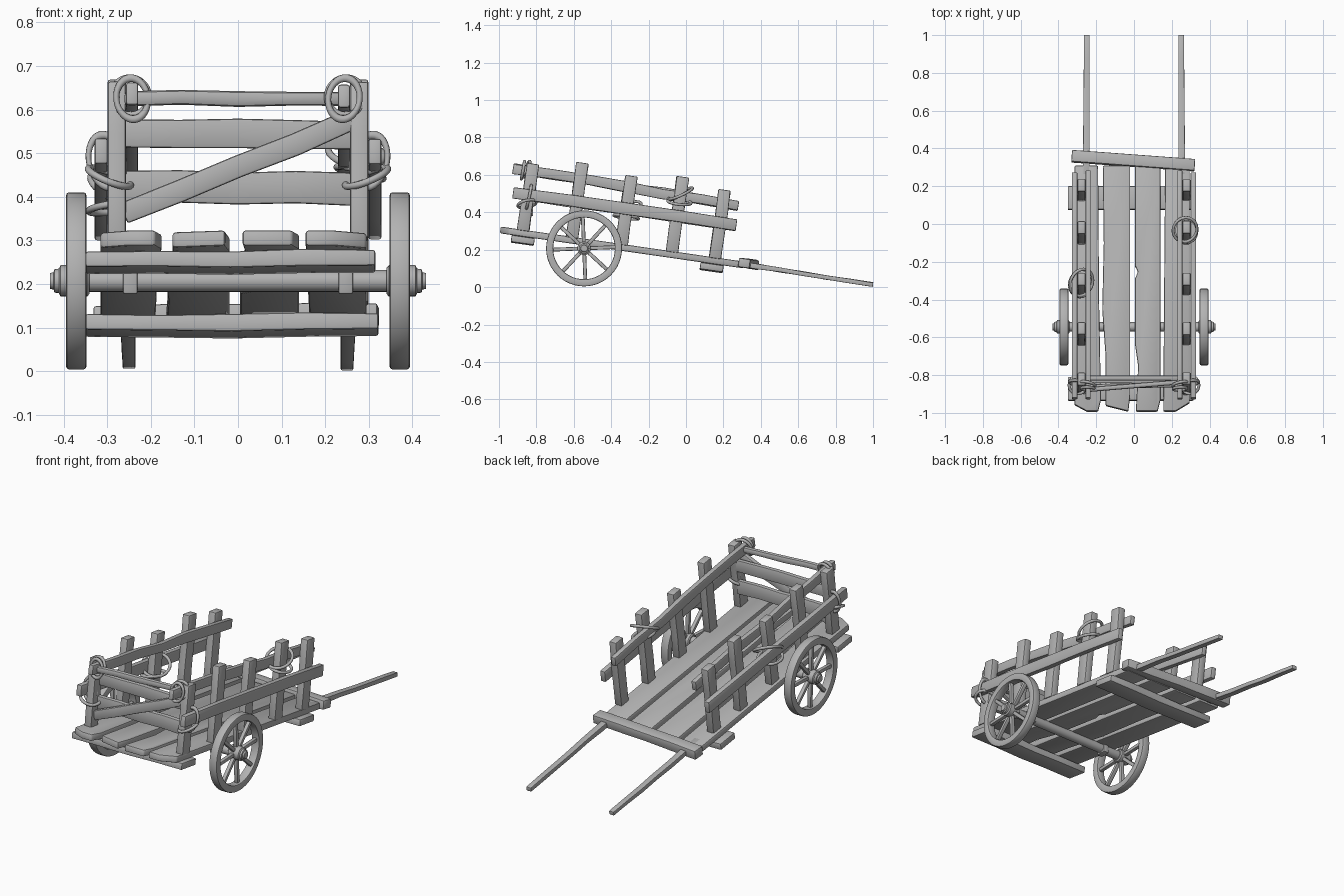
import bpy, bmesh, math, random
from mathutils import Vector, Matrix

random.seed(4)
if "Cube" in bpy.data.objects:
    bpy.data.objects.remove(bpy.data.objects["Cube"])

wood = bpy.data.materials.new("weathered grey")
wood.use_nodes = True
GREY = (0.45, 0.45, 0.45, 1)
wood.diffuse_color = GREY
wood.node_tree.nodes["Principled BSDF"].inputs["Base Color"].default_value = GREY

SLOPE = 0.144
UP = Vector((0, SLOPE, 1)).normalized()      # normal of the tilted bed


def bed(x, y, h=0.0):
    """Point on the top of the tilted bed, raised by h along its normal."""
    return Vector((x, y, 0.325 - SLOPE * (y + 1))) + UP * h


def finish(name, bm, bevel=0.0):
    """Round the hard edges, then make a smooth-by-angle object."""
    bmesh.ops.recalc_face_normals(bm, faces=bm.faces)
    if bevel:
        hard = [e for e in bm.edges if e.calc_face_angle(0) > 0.6]
        bmesh.ops.bevel(bm, geom=hard, offset=bevel, segments=2, profile=0.5,
                        affect='EDGES', clamp_overlap=True)
    mesh = bpy.data.meshes.new(name)
    bm.to_mesh(mesh)
    bm.free()
    mesh.materials.append(wood)
    obj = bpy.data.objects.new(name, mesh)
    bpy.context.collection.objects.link(obj)
    bpy.ops.object.select_all(action='DESELECT')
    obj.select_set(True)
    bpy.context.view_layer.objects.active = obj
    bpy.ops.object.shade_smooth_by_angle(angle=math.radians(40))
    return obj


def beam(name, a, b, w, h, ref=(1, 0, 0), wobble=0.003, cuts=4, bevel=0.006, taper=1.0):
    """Hand-hewn timber from a to b; w is its size along ref, h across it."""
    a, b = Vector(a), Vector(b)
    along = (b - a).normalized()
    side = Vector(ref)
    side = (side - along * side.dot(along)).normalized()
    third = along.cross(side)
    bm = bmesh.new()
    rings = []
    for i in range(cuts + 1):
        t = i / cuts
        k = 1 + (taper - 1) * t
        c = a.lerp(b, t) + third * random.uniform(-wobble, wobble)
        hh = h * k / 2 + random.uniform(-wobble, wobble) / 2
        rings.append([bm.verts.new(c + side * (w * k / 2 * sx) + third * (hh * sz))
                      for sx, sz in ((-1, -1), (1, -1), (1, 1), (-1, 1))])
    for r, s in zip(rings, rings[1:]):
        for j in range(4):
            bm.faces.new((r[j], r[j - 1], s[j - 1], s[j]))
    bm.faces.new(rings[0])
    bm.faces.new(rings[-1])
    return finish(name, bm, bevel)


def lathe(name, profile, centre, closed=False, steps=40, bevel=0.0):
    """Turn (x, radius) points about the x axis through centre."""
    bm = bmesh.new()
    rings = []
    for i in range(steps):
        t = math.tau * i / steps
        rings.append([bm.verts.new(Vector(centre) + Vector((x, r * math.cos(t), r * math.sin(t))))
                      for x, r in profile])
    n = len(profile)
    for i in range(steps):
        r, s = rings[i - 1], rings[i]
        for j in range(n if closed else n - 1):
            k = (j + 1) % n
            bm.faces.new((r[j], r[k], s[k], s[j]))
    if not closed:
        bm.faces.new([r[0] for r in rings])
        bm.faces.new([r[-1] for r in rings])
    return finish(name, bm, bevel)


def rope(name, centre, rx, ry, tilt, turn=0.0, spin=0.0):
    """Oval rope loop lying flat, then turned by the three angles in degrees."""
    angles = [math.radians(v) for v in (tilt, turn, spin)]
    bpy.ops.mesh.primitive_torus_add(major_radius=1, minor_radius=0.008 / ((rx + ry) / 2),
                                     major_segments=32, minor_segments=10,
                                     location=centre, rotation=angles)
    obj = bpy.context.object
    obj.name = name
    obj.scale = (rx, ry, (rx + ry) / 2)
    obj.data.materials.append(wood)
    bpy.ops.object.shade_smooth()


# Bed planks with worn outlines
OUTLINES = [
    [(-.315, -.955), (-.25, -.99), (-.19, -.99), (-.175, -.93), (-.185, -.4), (-.19, .31), (-.315, .31)],
    [(-.15, -.96), (-.03, -.99), (-.02, -.9), (-.02, .31), (-.165, .31), (-.16, -.1), (-.168, -.45), (-.15, -.7)],
    [(.01, -.99), (.125, -.99), (.14, -.93), (.14, .31), (.005, .31), (.005, -.22), (.022, -.25), (.005, -.29),
     (.005, -.63), (.022, -.75)],
    [(.155, -.99), (.22, -.99), (.295, -.945), (.295, .31), (.165, .31), (.16, -.3)],
]
for i, outline in enumerate(OUTLINES):
    bm = bmesh.new()
    top = [bm.verts.new(bed(x, y)) for x, y in outline]
    low = [bm.verts.new(bed(x, y, -0.036)) for x, y in outline]
    bm.faces.new(top)
    bm.faces.new(low)
    for j in range(len(top)):
        bm.faces.new((top[j - 1], top[j], low[j], low[j - 1]))
    finish(f"bed_plank_{i + 1}", bm, 0.007)

# Cross beams under the bed, and the one closing its low end
FLAT = (0, 1, -SLOPE)
beam("front_cross_beam", bed(-.35, -.865, -.056), bed(.315, -.865, -.056), .125, .038, FLAT)
beam("back_cross_beam", bed(-.35, .145, -.056), bed(.322, .145, -.056), .125, .038, FLAT)
beam("end_beam", bed(-.33, .36, -.008), bed(.322, .312, -.008), .062, .05, FLAT)

# Side rails, posts and pull shafts
POSTS = [(-.87, .66), (-.61, .665), (-.345, .595), (-.075, .59), (.155, .52)]
for side, s in (("right", -1), ("left", 1)):
    beam(f"{side}_outer_rail", (s * .314, -.925, .505), (s * .314, .27, .333), .03, .062)
    beam(f"{side}_inner_rail", (s * .243, -.925, .637), (s * .243, .28, .432), .028, .054, wobble=.006, cuts=6)
    for i, (y, z) in enumerate(POSTS):
        foot = bed(s * .278, y, -.005)
        head = foot + UP * ((z - foot.z) / UP.z)
        beam(f"{side}_post_{i + 1}", foot, head, .042, .066, wobble=.002, cuts=3)
    beam(f"{side}_shaft", (s * .253, .26, .13), (s * .25, 1.0, .014), .036, .028, cuts=6,
         bevel=.003, taper=.8, wobble=.002)

# Front gate: two boards, a diagonal brace and a tied bar
beam("gate_upper_board", (-.265, -.815, .543), (.265, -.815, .543), .026, .066, (0, 1, 0))
beam("gate_lower_board", (-.265, -.83, .422), (.265, -.83, .42), .026, .074, (0, 1, 0))
beam("gate_brace", (-.262, -.862, .36), (.262, -.85, .575), .026, .052, (0, 1, 0))
beam("gate_top_bar", (-.26, -.878, .627), (.26, -.835, .622), .026, .034, (0, 1, 0), bevel=.01)

# Axle with two collars
AXLE = Vector((0, -.545, .207))
lathe("axle", [(-.36, .025), (.36, .025)], AXLE, steps=20)
for s in (-1, 1):
    beam("axle_collar", AXLE + Vector((s * .247 - .017, 0, 0)), AXLE + Vector((s * .247 + .017, 0, 0)),
         .058, .06, (0, 1, 0), wobble=0, cuts=1, bevel=.005)

# Wheels
for side, s in (("right", -1), ("left", 1)):
    hub = AXLE + Vector((s * .371, 0, 0))
    lathe(f"{side}_wheel_rim", [(-.023, .165), (.023, .165), (.023, .203), (-.023, .203)],
          hub, closed=True, steps=48, bevel=.006)
    lathe(f"{side}_hub", [(s * x, r) for x, r in
          ((-.03, .03), (-.025, .036), (.036, .036), (.04, .028), (.05, .027), (.052, .02), (.06, .018))],
          hub, steps=20)
    for i in range(8):
        t = math.tau * i / 8 + .04
        out = Vector((0, math.cos(t), math.sin(t)))
        beam(f"{side}_spoke_{i + 1}", hub + out * .025, hub + out * .172, .022, .02,
             wobble=0, cuts=1, bevel=.005)

# Rope lashings at the gate corners
for s in (-1, 1):
    rope("bar_rope", (s * .243, -.872, .625), .036, .048, 80, s * 8)
    rope("bar_rope", (s * .247, -.85, .63), .042, .046, 70, s * 28)
    rope("rail_rope", (s * .302, -.84, .482), .04, .062, 78, s * 12)
    rope("rail_rope", (s * .295, -.85, .445), .052, .05, 12, -s * 22)

# Loose rope coils round a post on each side
rope("left_coil", (.27, -.03, .5), .064, .07, 24, 10)
rope("left_coil", (.28, -.035, .455), .055, .062, -6, 14)
rope("right_coil", (-.278, -.31, .42), .066, .075, 20, 26)
rope("right_coil", (-.285, -.32, .375), .058, .066, -8, -8)
